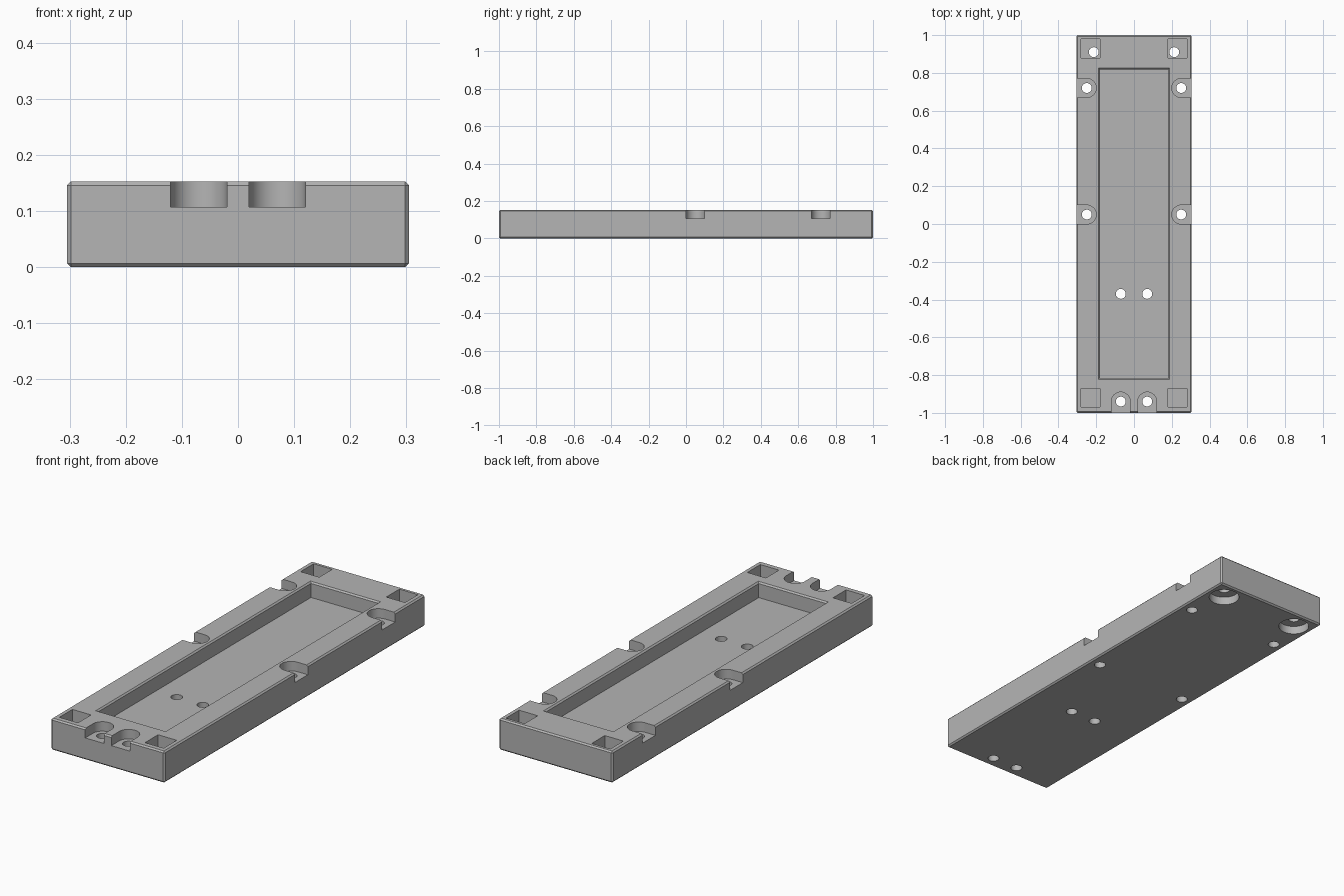
import bpy, bmesh, math

if "Cube" in bpy.data.objects:
    bpy.data.objects.remove(bpy.data.objects["Cube"])

grey = bpy.data.materials.new("mid grey")
grey.diffuse_color = (0.46, 0.46, 0.46, 1)
grey.use_nodes = True
grey.node_tree.nodes["Principled BSDF"].inputs["Base Color"].default_value = grey.diffuse_color

W, L, H, C = 0.305, 1.0, 0.153, 0.007   # half width, half length, height, chamfer
HOLE = 0.026


def prism(name, loops):
    """Closed solid through stacked loops of (x, y) points, each given as (z, points)."""
    bm = bmesh.new()
    rings = [[bm.verts.new((x, y, z)) for x, y in pts] for z, pts in loops]
    n = len(rings[0])
    for a, b in zip(rings, rings[1:]):
        for i in range(n):
            j = (i + 1) % n
            bm.faces.new((a[i], a[j], b[j], b[i]))
    bm.faces.new(rings[0][::-1])
    bm.faces.new(rings[-1])
    bmesh.ops.recalc_face_normals(bm, faces=bm.faces)
    me = bpy.data.meshes.new(name)
    bm.to_mesh(me)
    bm.free()
    me.materials.append(grey)
    ob = bpy.data.objects.new(name, me)
    bpy.context.collection.objects.link(ob)
    return ob


def rect(x0, x1, y0, y1):
    return [(x0, y0), (x1, y0), (x1, y1), (x0, y1)]


def circle(cx, cy, r, n=32):
    return [(cx + r * math.cos(2 * math.pi * i / n), cy + r * math.sin(2 * math.pi * i / n))
            for i in range(n)]


def u_shape(cx, cy, r, heading, reach=0.15, n=20):
    """Half round with straight sides running out along the heading angle."""
    dx, dy = math.cos(heading), math.sin(heading)
    arc = [heading + math.pi / 2 + math.pi * i / n for i in range(n + 1)]
    pts = [(cx + r * math.cos(a), cy + r * math.sin(a)) for a in arc]
    return ([(pts[0][0] + dx * reach, pts[0][1] + dy * reach)] + pts +
            [(pts[-1][0] + dx * reach, pts[-1][1] + dy * reach)])


# Block with chamfered edges
base = prism("base_block", [(0, rect(-W, W, -L, L)), (H, rect(-W, W, -L, L))])
bpy.context.view_layer.objects.active = base
base.select_set(True)
bev = base.modifiers.new("chamfer", 'BEVEL')
bev.width, bev.segments = C, 1
bpy.ops.object.modifier_apply(modifier="chamfer")


def cut(loops):
    cutter = prism("cutter", loops)
    cutter.hide_render = True
    mod = base.modifiers.new("cut", 'BOOLEAN')
    mod.operation, mod.solver, mod.object = 'DIFFERENCE', 'EXACT', cutter
    bpy.ops.object.modifier_apply(modifier="cut")
    bpy.data.objects.remove(cutter)


# Long central pocket with a chamfered rim
inner, rim = rect(-0.181, 0.181, -0.816, 0.818), rect(-0.188, 0.188, -0.823, 0.825)
cut([(0.078, inner), (H - C, inner), (H, rim), (H + 0.05, rim)])

holes = []
for s in (-1, 1):
    # U-shaped screw seats along the sides and the front
    for y in (0.72, 0.05):
        cut([(0.107, u_shape(s * 0.25, y, 0.05, 0 if s > 0 else math.pi)), (0.2, u_shape(s * 0.25, y, 0.05, 0 if s > 0 else math.pi))])
        holes.append((s * 0.25, y))
    seat = u_shape(s * 0.07, -0.94, 0.05, -math.pi / 2)
    cut([(0.107, seat), (0.2, seat)])
    # Square corner sockets
    xs = sorted((s * 0.18, s * 0.28))
    for y0, y1 in ((0.88, 0.98), (-0.97, -0.87)):
        cut([(0.073, rect(*xs, y0, y1)), (0.2, rect(*xs, y0, y1))])
    # Wide recesses under the back corners
    bore = circle(s * 0.213, 0.91, 0.07, 48)
    cut([(-0.05, bore), (0.04, bore)])
    holes += [(s * 0.07, -0.94), (s * 0.07, -0.37), (s * 0.213, 0.91)]

# Through holes
for x, y in holes:
    cut([(-0.05, circle(x, y, HOLE)), (0.25, circle(x, y, HOLE))])

bpy.ops.object.shade_smooth_by_angle(angle=math.radians(30))
